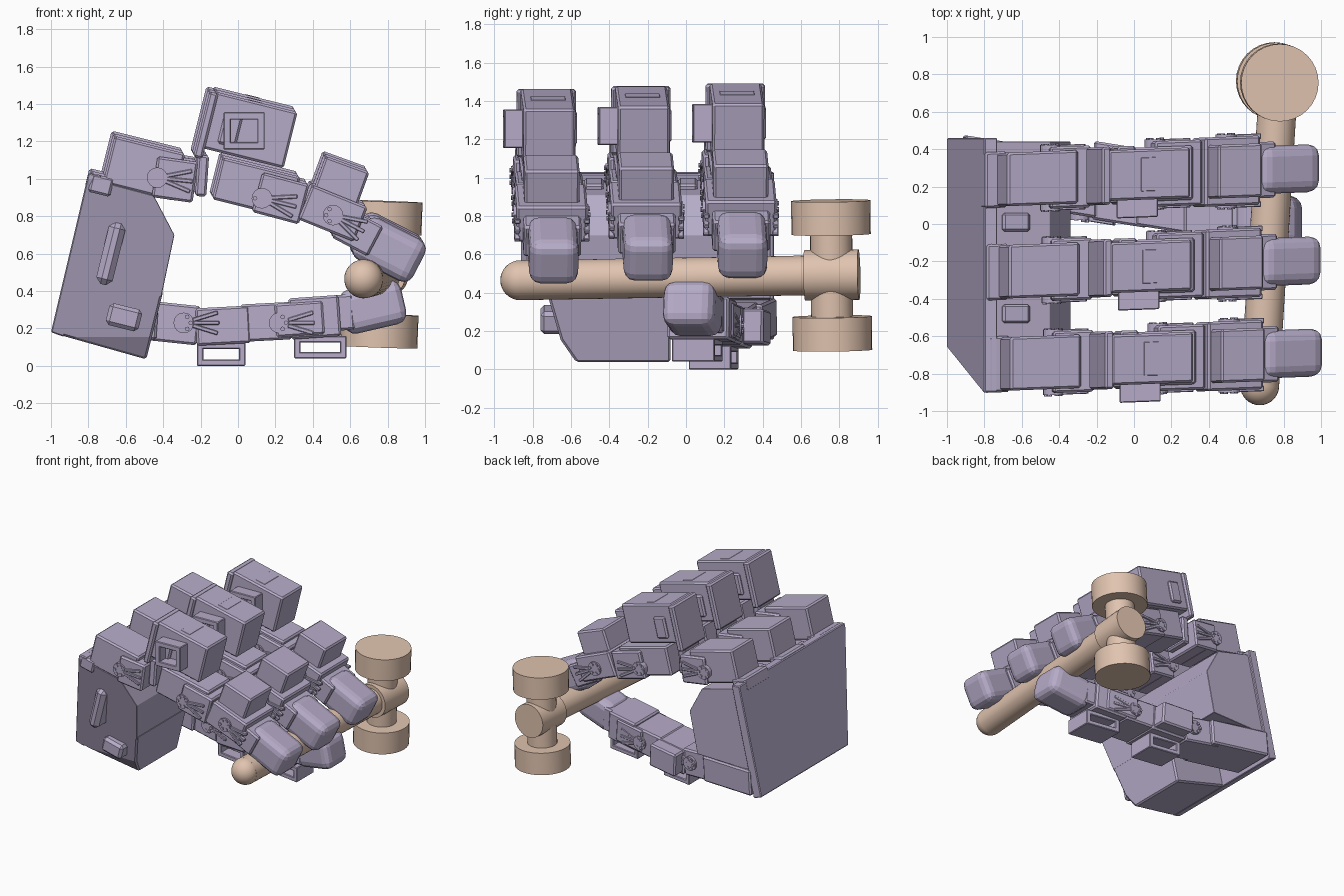
import bpy, bmesh
from math import cos, sin, radians
from mathutils import Vector

if "Cube" in bpy.data.objects:
    bpy.data.objects.remove(bpy.data.objects["Cube"])


def material(name, rgb):
    m = bpy.data.materials.new(name)
    m.diffuse_color = (*rgb, 1)
    m.use_nodes = True
    m.node_tree.nodes["Principled BSDF"].inputs["Base Color"].default_value = m.diffuse_color
    return m


LILAC = material("lilac_plastic", (0.47, 0.41, 0.58))
TAN = material("tan_wood", (0.75, 0.55, 0.43))


def still(c):
    return c


def finish(name, bm, mat, bevel=0.0, segs=1):
    bmesh.ops.recalc_face_normals(bm, faces=bm.faces)
    me = bpy.data.meshes.new(name)
    bm.to_mesh(me)
    bm.free()
    me.materials.append(mat)
    ob = bpy.data.objects.new(name, me)
    bpy.context.collection.objects.link(ob)
    if bevel:
        b = ob.modifiers.new("bevel", "BEVEL")
        b.width, b.segments, b.limit_method = bevel, segs, "ANGLE"
    return ob


def prism(name, prof, y0, y1, bevel=0.012, segs=1, warp=still, cuts=()):
    """Extrude an (x, z) outline along y, trim by planes, then place with warp."""
    bm = bmesh.new()
    face = bm.faces.new([bm.verts.new((x, y0, z)) for x, z in prof])
    for v in bmesh.ops.extrude_face_region(bm, geom=[face])["geom"]:
        if isinstance(v, bmesh.types.BMVert):
            v.co.y = y1
    for co, no in cuts:
        bmesh.ops.bisect_plane(bm, geom=bm.verts[:] + bm.edges[:] + bm.faces[:],
                               plane_co=co, plane_no=no, clear_outer=True)
        bmesh.ops.holes_fill(bm, edges=bm.edges[:])
    for v in bm.verts:
        v.co = warp(v.co)
    return finish(name, bm, LILAC, bevel, segs)


def oblong(cx, cz, w, h, deg=0):
    c, s = cos(radians(deg)), sin(radians(deg))
    return [(cx + c * x * w / 2 - s * z * h / 2, cz + s * x * w / 2 + c * z * h / 2)
            for x, z in ((-1, -1), (1, -1), (1, 1), (-1, 1))]


def rod(name, a, b, r, mat=LILAC, n=32):
    a, b = Vector(a), Vector(b)
    bm = bmesh.new()
    bmesh.ops.create_cone(bm, cap_ends=True, segments=n, radius1=r, radius2=r, depth=(b - a).length)
    q = Vector((0, 0, 1)).rotation_difference(b - a)
    for v in bm.verts:
        v.co = q @ v.co + (a + b) / 2
    return finish(name, bm, mat)


def joint(tag, x, z, deg, y, warp):
    """Hub, bolt circle and fanned ribs on both bracket cheeks."""
    def polar(r, d, depth):
        return warp(Vector((x + r * cos(radians(d)), depth, z + r * sin(radians(d)))))
    for s in (-y, y):
        rod(tag + "_hub", polar(0, 0, s * .8), polar(0, 0, s * 1.06), .055, n=16)
        for d in range(0, 360, 60):
            rod(tag + "_bolt", polar(.037, d, s), polar(.037, d, s * 1.1), .012, n=8)
        for d in (deg - 17, deg, deg + 17):
            c, e = cos(radians(d)), sin(radians(d))
            prism(tag + "_rib", oblong(x + .12 * c, z + .12 * e, .14, .022, d),
                  s * .9, s * 1.06, .004, 1, warp)


def loop(tag, half, across, lo, hi, t, cx, warp):
    """Cable guide: four bars around a slot; half = half length along x,
    across maps an interval (lo, hi) to a box of the given orientation."""
    for x, w, a, b in ((cx, half * 2, lo, lo + t), (cx, half * 2, hi - t, hi),
                       (cx - half + t / 2, t, lo, hi), (cx + half - t / 2, t, lo, hi)):
        prof, y0, y1 = across(x, w, a, b)
        prism(tag + "_cable_loop", prof, y0, y1, .005, 1, warp)


# Palm: plate, upper body and lower bulk, trimmed along the slanted outer edge
edge = [((0, -.72, .38), Vector((0, -.96, -.28))), ((0, -.70, .22), Vector((0, -.82, -.57)))]
prism("palm_back_plate", [(-1, .18), (-.8, 1.03), (-.73, 1.02), (-.93, .155)], -.9, .46, .006, cuts=edge)
prism("palm_upper_body", [(-.94, .36), (-.79, 1), (-.45, .91), (-.34, .7), (-.41, .37)], -.9, .44, cuts=edge)
prism("palm_lower_body", [(-.97, .17), (-.92, .4), (-.4, .4), (-.49, .035)], -.9, -.08, cuts=edge)
prism("palm_side_cable", oblong(-.68, .6, .09, .34, -14), -.86, -.7, .03)
prism("palm_side_lug", oblong(-.61, .26, .18, .12, -14), -.76, -.6, .02)
for y in (.01, -.48):
    prism("knuckle_spacer", oblong(-.64, .93, .15, .11, -14), y - .05, y + .05)

# Finger blocks: x, z, length, height, tilt, half width
FINGER = {
    "base_motor": (-.51, 1.07, .39, .26, -14, .143),
    "base_cap": (-.74, .98, .12, .1, -14, .15),
    "base_frame": (-.345, 1.01, .22, .22, -8, .165),
    "knuckle_plate": (-.18, 1.3, .05, .36, -14, .155),
    "upright_motor": (.055, 1.275, .45, .31, -14, .135),
    "upright_side": (-.05, 1.275, .1, .17, -14, .155),
    "upright_lid": (.08, 1.41, .1, .04, -14, .1),
    "knuckle_link": (-.2, 1.03, .06, .22, -4, .1),
    "middle_motor": (.09, .965, .43, .23, -14, .145),
    "middle_frame": (.22, .91, .26, .22, -15, .175),
    "outer_motor": (.54, .99, .25, .22, -20, .143),
    "outer_frame": (.5, .83, .32, .2, -22, .185),
    "tip_clamp": (.63, .73, .22, .18, -28, .15),
}


def side_guide(x, w, a, b):
    return oblong(x, (a + b) / 2, w, b - a), -.23, -.13


for k, tag in zip((-1, 0, 1), ("outer", "middle", "inner")):
    tag += "_finger"

    def place(c, k=k):
        return Vector((c.x - .008 * k, c.y - .23 + .037 * c.x + .493 * k, c.z + .014 * k))
    for part, (*box, half) in FINGER.items():
        prism(f"{tag}_{part}", oblong(*box), -half, half, .012, 1, place)
    prism(tag + "_tip", oblong(.8, .635, .36, .25, -27), -.128, .128, .06, 3, place)
    loop(tag, .11, side_guide, 1.17, 1.37, .04, .025, place)
    joint(tag + "_base", -.44, 1.02, -6, .165, place)
    joint(tag + "_middle", .12, .91, -14, .175, place)
    joint(tag + "_outer", .5, .82, -28, .185, place)


# Thumb: runs under the handle, drifting from the inner side to the middle
def thumb(c):
    return Vector((c.x, c.y + .15 - .16 * c.x, c.z))


THUMB = {
    "mount_block": (-.67, .255, .48, .2, -4, .18),
    "base_frame": (-.36, .23, .3, .21, -6, .15),
    "first_motor": (-.08, .215, .29, .2, 3, .16),
    "first_frame": (.15, .235, .27, .2, 3, .155),
    "second_motor": (.41, .26, .27, .22, 4, .16),
    "second_frame": (.33, .25, .26, .18, 4, .17),
    "tip_clamp": (.56, .285, .12, .19, 4, .135),
}
for part, (*box, half) in THUMB.items():
    prism("thumb_" + part, oblong(*box), -half, half, .012, 1, thumb)
prism("thumb_upright_motor", oblong(-.08, .22, .26, .18, 3), .1, .26, warp=thumb)
prism("thumb_tip", oblong(.72, .315, .34, .24, 13), -.135, .135, .06, 3, thumb)
for x in (-.29, .22):
    joint("thumb", x, .23, 0, .165, thumb)


# Thumb guides hang below, so their slots face the front
def under_guide(x, w, a, b):
    return oblong(x, (a + b) / 2, w, b - a), -.13, .09


loop("thumb_inner", .13, under_guide, 0, .125, .035, -.09, thumb)
loop("thumb_outer", .14, under_guide, .04, .16, .035, .44, thumb)

# Hammer: handle with round end, socket, and a double-faced upright head
tip, top = Vector((.672, -.865, .465)), Vector((.765, .62, .49))
low, high = Vector((.752, .765, .1)), Vector((.78, .755, .88))
bm = bmesh.new()
bmesh.ops.create_uvsphere(bm, u_segments=32, v_segments=16, radius=.104)
bmesh.ops.translate(bm, vec=tip, verts=bm.verts)
hammer = [
    finish("hammer_handle_end", bm, TAN),
    rod("hammer_handle", tip, top, .104, TAN),
    rod("hammer_socket", top, tip.lerp(top, 1.19), .132, TAN),
    rod("hammer_neck", low.lerp(high, .15), low.lerp(high, .85), .11, TAN),
    rod("hammer_lower_face", low, low.lerp(high, .225), .207, TAN),
    rod("hammer_upper_face", low.lerp(high, .775), high, .207, TAN),
]
for ob in hammer:
    bpy.ops.object.select_all(action="DESELECT")
    ob.select_set(True)
    bpy.context.view_layer.objects.active = ob
    bpy.ops.object.shade_smooth_by_angle()
